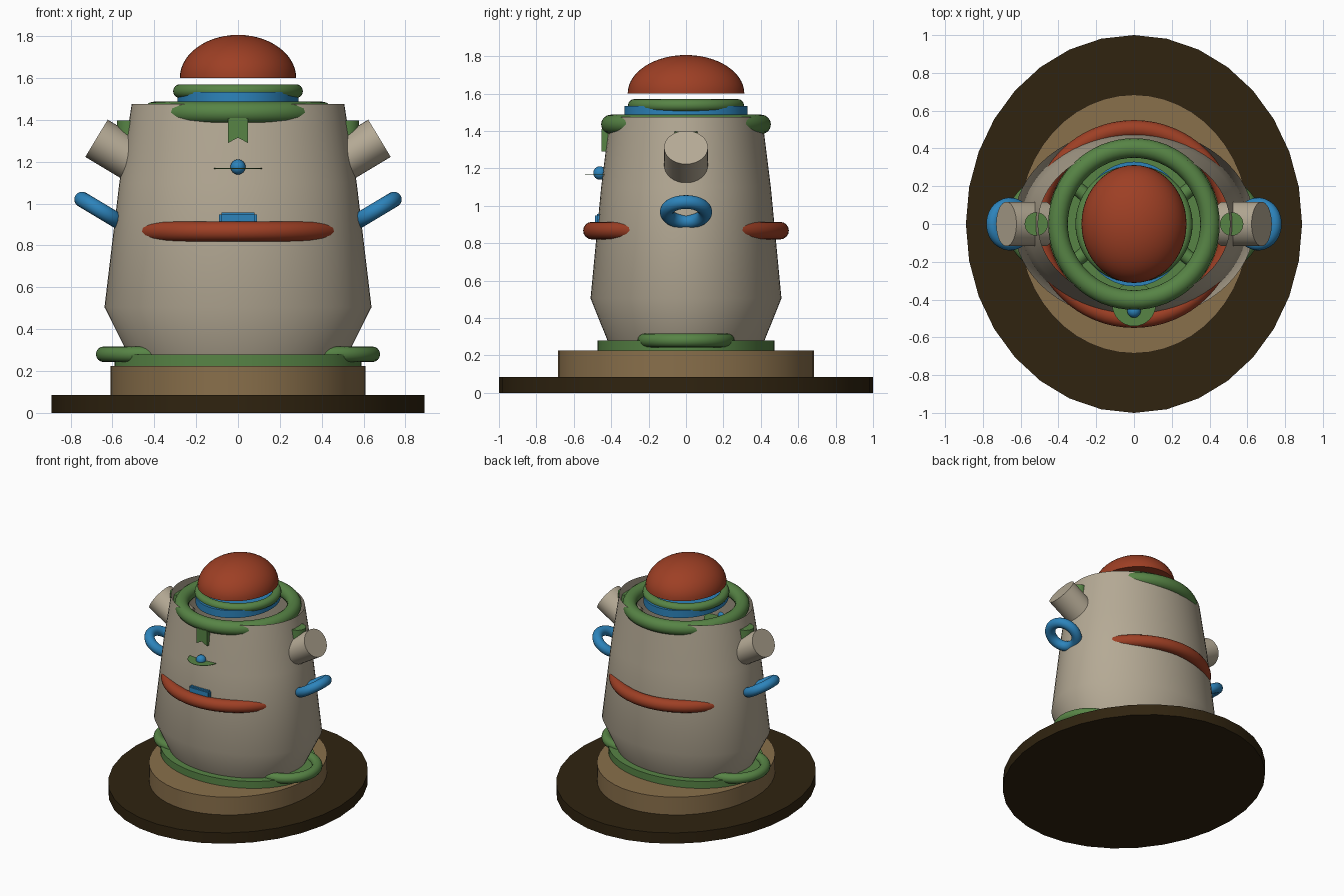
import bpy, bmesh, math
from mathutils import Matrix, Vector

if "Cube" in bpy.data.objects:
    bpy.data.objects.remove(bpy.data.objects["Cube"])


def material(name, rgb):
    m = bpy.data.materials.new(name)
    m.diffuse_color = (*rgb, 1)
    m.use_nodes = True
    m.node_tree.nodes["Principled BSDF"].inputs["Base Color"].default_value = m.diffuse_color
    return m


DARK = material("dark_wood", (0.029, 0.017, 0.005))
TAN = material("tan_wood", (0.25, 0.16, 0.07))
CLAY = material("pale_clay", (0.46, 0.40, 0.30))
GREEN = material("leaf_green", (0.095, 0.23, 0.06))
BLUE = material("sky_blue", (0.026, 0.23, 0.50))
RED = material("brick_red", (0.34, 0.05, 0.018))


def finish(bm, name, mat, angle=40):
    bmesh.ops.recalc_face_normals(bm, faces=bm.faces)
    me = bpy.data.meshes.new(name)
    bm.to_mesh(me)
    bm.free()
    me.materials.append(mat)
    ob = bpy.data.objects.new(name, me)
    bpy.context.collection.objects.link(ob)
    bpy.ops.object.select_all(action='DESELECT')
    ob.select_set(True)
    bpy.context.view_layer.objects.active = ob
    bpy.ops.object.shade_smooth_by_angle(angle=math.radians(angle))
    return ob


def lathe(name, mat, profile, sy=1.0, n=48, cap_top=True, cap_bottom=True, matrix=None):
    """Stack of elliptical rings from (radius, z) pairs; sy squashes along y."""
    bm = bmesh.new()
    rings = []
    for r, z in profile:
        rings.append([bm.verts.new((r * math.cos(2 * math.pi * i / n),
                                    sy * r * math.sin(2 * math.pi * i / n), z))
                      for i in range(n)])
    for a, b in zip(rings, rings[1:]):
        for i in range(n):
            j = (i + 1) % n
            bm.faces.new((a[i], a[j], b[j], b[i]))
    if cap_bottom:
        bm.faces.new(rings[0][::-1])
    if cap_top:
        bm.faces.new(rings[-1])
    if matrix:
        bm.transform(matrix)
    return finish(bm, name, mat)


def torus(name, mat, loc, major, minor, tilt=0.0):
    bpy.ops.mesh.primitive_torus_add(major_segments=64, minor_segments=16, location=loc,
                                     major_radius=major, minor_radius=minor,
                                     rotation=(0, tilt, 0))
    ob = bpy.context.object
    ob.name = name
    ob.data.materials.append(mat)
    bpy.ops.object.shade_smooth()
    return ob


def box(name, mat, lo, hi, bevel=0.0):
    bm = bmesh.new()
    bmesh.ops.create_cube(bm, size=1)
    lo, hi = Vector(lo), Vector(hi)
    for v in bm.verts:
        v.co = Vector((v.co[k] * (hi - lo)[k] + (lo + hi)[k] / 2 for k in range(3)))
    if bevel:
        bmesh.ops.bevel(bm, geom=bm.edges[:], offset=bevel, segments=2, affect='EDGES')
    return finish(bm, name, mat, 30)


# Stand: two discs and a green foot plate
lathe("base_disc", DARK, [(0.89, 0), (0.89, 0.085)], sy=1 / 0.89, n=32)
lathe("plinth", TAN, [(0.61, 0.085), (0.61, 0.225)], sy=0.685 / 0.61)
lathe("foot_plate", GREEN, [(0.59, 0.225), (0.59, 0.28)], sy=0.8)

# Body: open-topped tapered vessel
lathe("body", CLAY, [(0.525, 0.28), (0.638, 0.505), (0.567, 1.1), (0.508, 1.475)],
      sy=0.8, n=64, cap_top=False)
torus("belt_ring", RED, (0, 0, 0.867), 0.503, 0.047)
torus("collar_ring", GREEN, (0, 0, 1.435), 0.402, 0.052)

# Lid: blue band, green ring and floating dome
lathe("lid_band", BLUE, [(0.29, 1.475), (0.29, 1.533)], sy=0.33 / 0.29)
torus("lid_ring", GREEN, (0, 0, 1.537), 0.277, 0.033)
arc = [(0.278 * math.cos(t), 1.6 + 0.206 * math.sin(t))
       for t in (math.radians(89 * k / 14) for k in range(15))]
lathe("dome", RED, arc, sy=0.312 / 0.278)

# Paired side parts
tilt = math.radians(31)
for side, s in (("right", 1), ("left", -1)):
    axis = Vector((s * math.cos(tilt), 0, math.sin(tilt)))
    end = Vector((s * 0.676, 0, 1.312))
    place = Matrix.Translation(end) @ Matrix.Rotation(s * (math.pi / 2 - tilt), 4, 'Y')
    lathe(side + "_spout", CLAY, [(0.104, -0.24), (0.104, 0)], sy=1.13, n=32, matrix=place)
    lathe(side + "_peg", GREEN, [(0.062, 1.29), (0.062, 1.398)], n=24,
          matrix=Matrix.Translation((s * 0.517, 0, 0)))
    torus(side + "_handle", BLUE, (s * 0.657, 0, 0.967), 0.103, 0.037, -s * tilt)
    torus(side + "_foot_ring", GREEN, (s * 0.42, 0, 0.28), 0.222, 0.037)

# Front details: ribbon, nose on a thin leaf, small blue block
bm = bmesh.new()
outline = [(-0.047, 1.41), (-0.047, 1.29), (0, 1.315), (0.047, 1.29), (0.047, 1.41)]
face = bm.faces.new([bm.verts.new((x, -0.452, z)) for x, z in outline])
ext = bmesh.ops.extrude_face_region(bm, geom=[face])
for g in ext["geom"]:
    if isinstance(g, bmesh.types.BMVert):
        g.co.y += 0.05
bmesh.ops.triangulate(bm, faces=[f for f in bm.faces if len(f.verts) > 4])
finish(bm, "front_ribbon", GREEN, 30)

lathe("nose_leaf", GREEN, [(0.116, 1.166), (0.116, 1.169)], n=32,
      matrix=Matrix.Translation((0, -0.425, 0)))
bpy.ops.mesh.primitive_uv_sphere_add(segments=24, ring_count=12, radius=0.036,
                                     location=(0, -0.46, 1.175))
nose = bpy.context.object
nose.name = "nose"
nose.data.materials.append(BLUE)
bpy.ops.object.shade_smooth()
box("front_block", BLUE, (-0.09, -0.487, 0.865), (0.09, -0.43, 0.957), 0.01)
